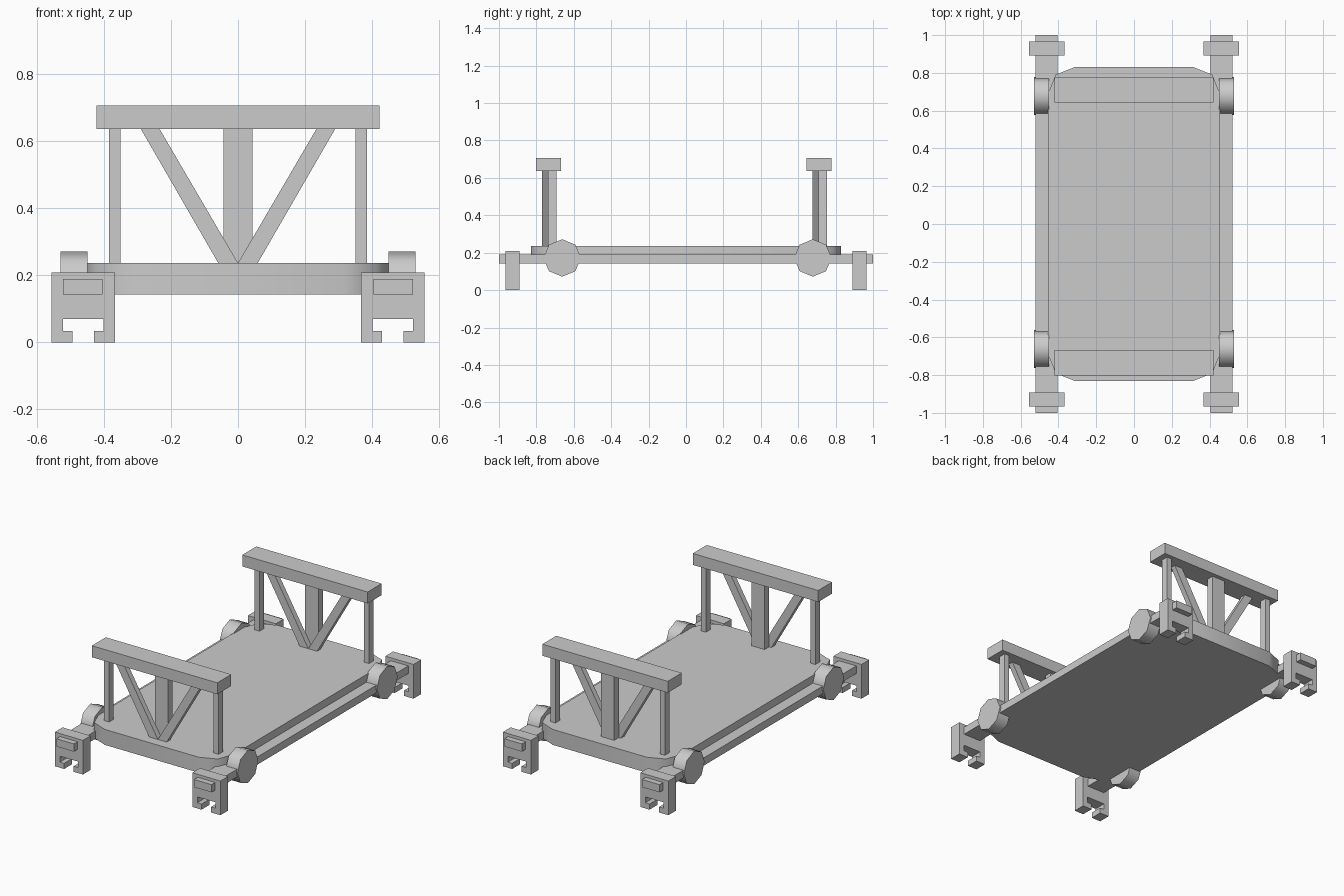
import bpy, bmesh, math

if "Cube" in bpy.data.objects:
    bpy.data.objects.remove(bpy.data.objects["Cube"])


def prism(name, pts, a, b, axis="z", smooth=False):
    """Extrude a 2D outline from a to b along y (points are x,z), z (x,y) or x (y,z)."""
    place = {"x": lambda p, t: (t, p[0], p[1]),
             "y": lambda p, t: (p[0], t, p[1]),
             "z": lambda p, t: (p[0], p[1], t)}[axis]
    bm = bmesh.new()
    lo = [bm.verts.new(place(p, a)) for p in pts]
    hi = [bm.verts.new(place(p, b)) for p in pts]
    n = len(pts)
    bm.faces.new(lo)
    bm.faces.new(hi)
    for i in range(n):
        j = (i + 1) % n
        bm.faces.new((lo[i], lo[j], hi[j], hi[i]))
    bmesh.ops.recalc_face_normals(bm, faces=bm.faces)
    mesh = bpy.data.meshes.new(name)
    bm.to_mesh(mesh)
    bm.free()
    obj = bpy.data.objects.new(name, mesh)
    bpy.context.collection.objects.link(obj)
    if smooth:
        bpy.ops.object.select_all(action="DESELECT")
        obj.select_set(True)
        bpy.context.view_layer.objects.active = obj
        bpy.ops.object.shade_smooth_by_angle(angle=math.radians(50))
    return obj


def box(name, x0, x1, y0, y1, z0, z1):
    return prism(name, [(x0, y0), (x1, y0), (x1, y1), (x0, y1)], z0, z1)


# Deck plate with rounded corners
corner = [(0.455, 0.69), (0.415, 0.79), (0.315, 0.83)]
outline = (corner + [(-x, y) for x, y in reversed(corner)]
           + [(-x, -y) for x, y in corner]
           + [(x, -y) for x, y in reversed(corner)])
prism("deck", outline, 0.143, 0.237, "z", smooth=True)

# Slotted clamp profile, relative to its centre line
half = [(0.0945, 0.208), (0.0945, 0), (0.032, 0), (0.032, 0.034),
        (0.0605, 0.034), (0.0605, 0.07)]
clamp = half + [(-x, z) for x, z in reversed(half)]

for s, side in ((-1, "left"), (1, "right")):
    # Side rails
    x0, x1 = sorted((s * 0.404, s * 0.522))
    box(f"{side}_rail", x0, x1, -1, 1, 0.143, 0.19)
    for y, end in ((-0.928, "front"), (0.928, "back")):
        prism(f"{side}_{end}_clamp", [(s * 0.4625 + x, z) for x, z in clamp],
              y - 0.037, y + 0.037, "y")
    # Eight-sided wheels
    for y, end in ((-0.662, "front"), (0.678, "back")):
        ring = [(y + 0.1 * math.cos(k * math.pi / 4),
                 0.172 + 0.1 * math.sin(k * math.pi / 4)) for k in range(8)]
        prism(f"{side}_{end}_wheel", ring, s * 0.45, s * 0.53, "x", smooth=True)

# End frames: top bar, three uprights and a pair of diagonal struts
for y, end in ((-0.735, "front"), (0.711, "back")):
    box(f"{end}_top_bar", -0.422, 0.422, y - 0.067, y + 0.067, 0.637, 0.707)
    box(f"{end}_centre_post", -0.044, 0.044, y - 0.002, y + 0.042, 0.237, 0.637)
    for s, side in ((-1, "left"), (1, "right")):
        x0, x1 = sorted((s * 0.351, s * 0.385))
        box(f"{end}_{side}_post", x0, x1, y - 0.002, y + 0.042, 0.237, 0.637)
        prism(f"{end}_{side}_strut",
              [(s * x, z) for x, z in ((0, 0.237), (0.059, 0.237),
                                       (0.29, 0.637), (0.234, 0.637))],
              y - 0.035, y - 0.002, "y")
